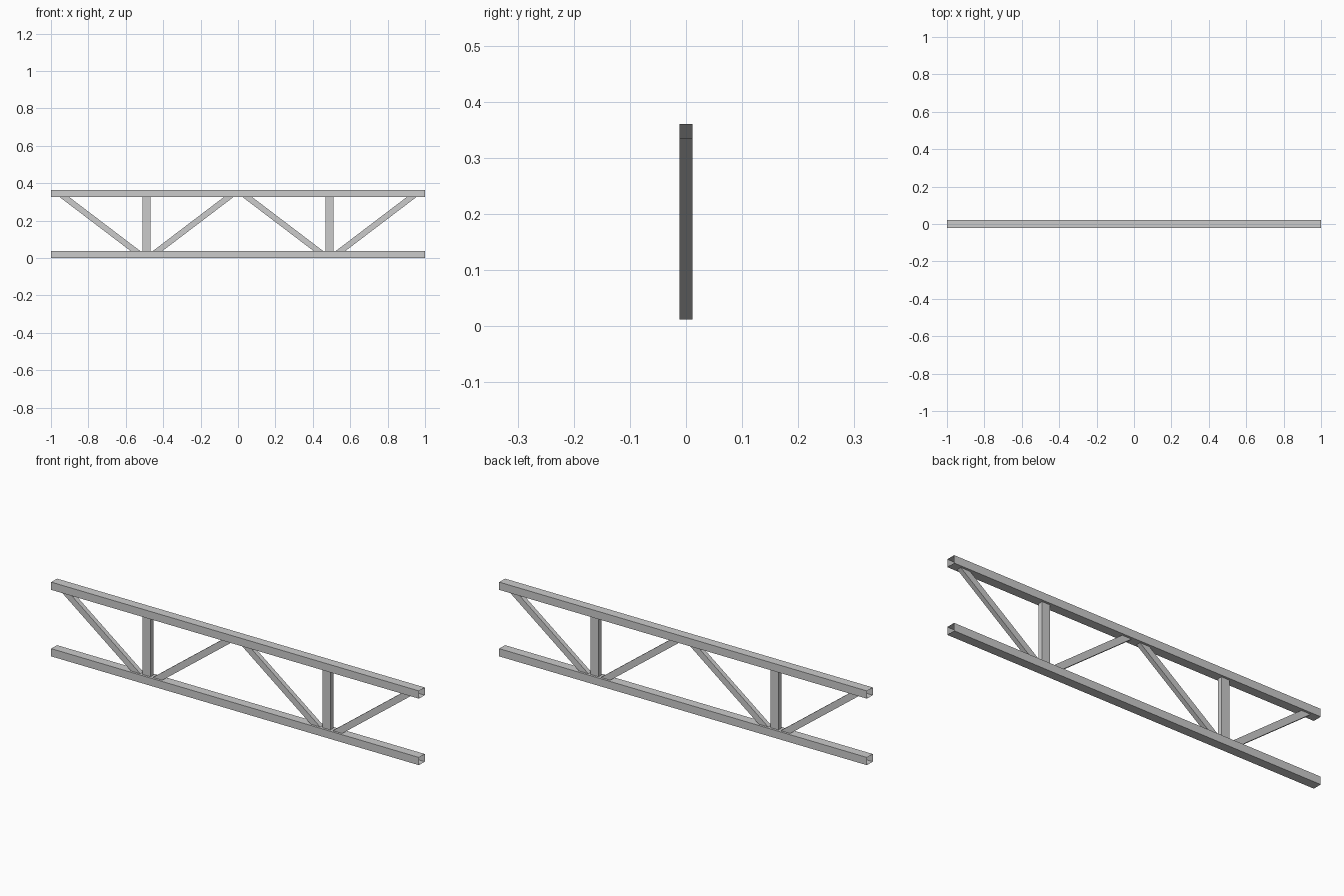
import bpy, bmesh
from mathutils import Vector

if "Cube" in bpy.data.objects:
    bpy.data.objects.remove(bpy.data.objects["Cube"])


def tube(name, start, end, width, depth):
    """Open-ended thin rectangular tube in the XZ plane; depth runs along y."""
    a, b = Vector(start), Vector(end)
    d = (b - a).normalized()
    y = Vector((0, depth / 2, 0))
    n = d.cross(Vector((0, 1, 0))) * (width / 2)
    bm = bmesh.new()
    rings = [[bm.verts.new(p + s * n + t * y)
              for s, t in ((-1, -1), (1, -1), (1, 1), (-1, 1))] for p in (a, b)]
    for i in range(4):
        j = (i + 1) % 4
        bm.faces.new((rings[0][i], rings[0][j], rings[1][j], rings[1][i]))
    # make every wall face away from the tube axis
    mid = (a + b) / 2
    bm.normal_update()
    for f in bm.faces:
        if f.normal.dot(f.calc_center_median() - mid) < 0:
            f.normal_flip()
    mesh = bpy.data.meshes.new(name)
    bm.to_mesh(mesh)
    bm.free()
    ob = bpy.data.objects.new(name, mesh)
    bpy.context.collection.objects.link(ob)
    return ob


HEIGHT, CHORD, CHORD_Y = 0.365, 0.038, 0.045
WEB_Y = 0.023

# Long horizontal chords, open at both ends
for name, z in (("bottom_chord", CHORD / 2), ("top_chord", HEIGHT - CHORD / 2)):
    tube(name, (-1, 0, z), (1, 0, z), CHORD, CHORD_Y)

# Web members, mirrored about the centre
for side, s in (("left", -1), ("right", 1)):
    tube(f"{side}_post", (s * 0.489, 0, 0.02), (s * 0.489, 0, 0.345), 0.043, WEB_Y)
    # diagonals run from inside the bottom chord to inside the top chord
    for part, x0, x1 in (("outer", 0.531, 0.957), ("inner", 0.447, 0.021)):
        tube(f"{side}_{part}_diagonal", (s * x0, 0, 0.0245), (s * x1, 0, 0.348),
             0.031, WEB_Y)
